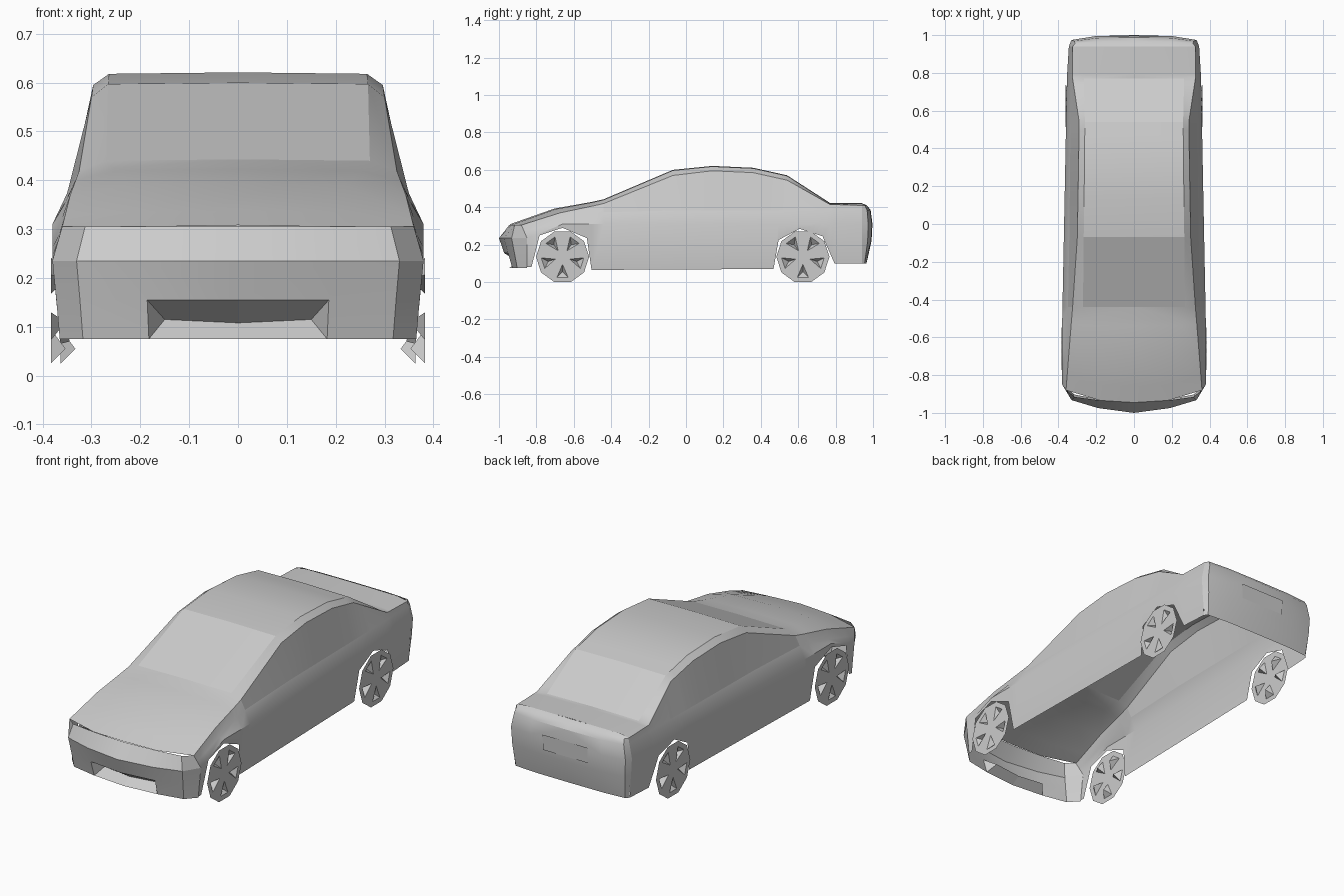
import bpy, math

if "Cube" in bpy.data.objects:
    bpy.data.objects.remove(bpy.data.objects["Cube"])

def make(name, verts, faces, smooth=True):
    """Half mesh on +x, mirrored across the centre plane."""
    me = bpy.data.meshes.new(name)
    me.from_pydata(verts, [], faces)
    ob = bpy.data.objects.new(name, me)
    bpy.context.collection.objects.link(ob)
    m = ob.modifiers.new("mirror", 'MIRROR')
    m.use_clip = True
    bpy.ops.object.select_all(action='DESELECT')
    ob.select_set(True)
    bpy.context.view_layer.objects.active = ob
    if smooth:
        bpy.ops.object.shade_smooth_by_angle(angle=math.radians(30))
    return ob

def grid(name, cols, keep=lambda i, j: True, smooth=True):
    """Skin a list of equal-length point columns, keeping chosen cells."""
    n = len(cols[0])
    faces = [(i*n+j, (i+1)*n+j, (i+1)*n+j+1, i*n+j+1)
             for i in range(len(cols)-1) for j in range(n-1) if keep(i, j)]
    used = sorted({v for f in faces for v in f})
    idx = {v: k for k, v in enumerate(used)}
    flat = [p for c in cols for p in c]
    return make(name, [flat[v] for v in used],
                [tuple(idx[v] for v in f) for f in faces], smooth)

def curve(*pts):
    """Piecewise linear function of y."""
    def f(y):
        if y <= pts[0][0]:
            return pts[0][1]
        for (a, u), (b, v) in zip(pts, pts[1:]):
            if y <= b:
                return u + (v-u)*(y-a)/(b-a)
        return pts[-1][1]
    return f

# Body profile curves along the length
bottom = curve((-.826, .08), (-.783, .25), (-.66, .29), (-.53, .235), (-.505, .065),
               (.468, .07), (.495, .225), (.607, .285), (.73, .245), (.794, .10))
wide = curve((-.5, .38), (0, .37), (.78, .355), (.94, .345))
z1 = curve((-.85, .235), (-.66, .31))
x2 = curve((-.85, .37), (-.5, .352), (-.3, .345), (.6, .335), (.94, .33))
z2 = curve((-.85, .27), (-.6, .34), (-.4, .382), (.94, .385))
x3 = curve((-.85, .36), (-.44, .325), (-.07, .30), (.54, .29), (.77, .325))
z3 = curve((-.85, .305), (-.66, .37), (-.44, .42), (-.07, .57), (.14, .595),
           (.36, .585), (.54, .545), (.77, .415), (.94, .41))
x4 = curve((-.85, .18), (-.44, .27), (.54, .26), (.94, .27))
z4 = curve((-.85, .305), (-.66, .39), (-.44, .44), (-.07, .597), (.14, .618),
           (.36, .608), (.54, .568), (.77, .42))

def section(y):
    fade = max(0, min(1, (-.5 - y)/.35))     # hood bows forward at the nose
    zb = bottom(y)
    pts = [(wide(y) - .015*(.29-zb)/.21, zb), (wide(y), z1(y)), (x2(y), z2(y)),
           (x3(y), z3(y)), (x4(y), z4(y)), (0, z4(y)+.003)]
    return [(x, y - b*fade, z) for (x, z), b in zip(pts, (0, 0, .015, .03, .084, .095))]

stations = [-.85, -.826, -.783, -.66, -.53, -.505, -.44, -.07, .14, .36,
            .468, .495, .54, .607, .73, .77, .794, .94]
rings = [section(y) for y in stations]
at = stations.index
is_front = lambda i, j: i == at(-.44) and j == 4
is_rear = lambda i, j: at(.54) <= i < at(.77) and j == 4
is_side = lambda i, j: at(-.44) <= i < at(.607) and j == 2

# Body shell and glass
grid("body_shell", rings, lambda i, j: not (is_front(i, j) or is_rear(i, j) or is_side(i, j)))
grid("windshield", rings, is_front)
grid("rear_window", rings, is_rear)
grid("side_windows", rings, is_side)

# Front bumper, with a cell left open for the intake
rows = [(.365, .075, -.85, -.945), (.372, .155, -.85, -.972),
        (.38, .235, -.85, -1.0), (.36, .305, -.88, -.945)]
front = [[(x*f, ye + (yc-ye)*k, z) for x, z, ye, yc in rows]
         for f, k in ((0, 1), (.5, .83), (.87, .55), (1, 0))]
grid("front_bumper", front, lambda i, j: j < 2 and not (i == 0 and j == 0))
grid("headlight_band", front, lambda i, j: j == 2)

# Wedge-shaped intake
a0, a1, b0, b1 = front[0][1], front[1][1], front[0][0], front[1][0]
make("air_intake", [a0, a1, b0, b1, (0, -.90, .108), (.15, -.89, .115)],
     [(0, 4, 5, 1), (4, 2, 3, 5), (1, 5, 3)], False)

# Tail panel and plate
rows = [(.33, .10, .965), (.34, .22, .992), (.345, .31, .997),
        (.33, .385, .987), (.325, .41, .967), (.29, .422, .94)]
grid("tail_panel", [[(x*f, .94 + (yc-.94)*k, z) for x, z, yc in rows]
                    for f, k in ((1, 0), (.96, .6), (.6, .95), (0, 1))])
make("rear_plate", [(.13, .998, .25), (0, .998, .25), (0, 1, .33), (.13, 1, .33)],
     [(0, 1, 2, 3)], False)

# Ten-sided wheel discs with five dents
def wheel(name, x, yc, zc=.135):
    def p(r, deg, t=0, dx=0):
        a = math.radians(deg)
        return (x+dx, yc + r*math.cos(a) - t*math.sin(a), zc + r*math.sin(a) + t*math.cos(a))
    verts, faces = [(x, yc, zc)], []
    for s in range(5):
        c = -90 + 72*s
        verts += [p(.142, c-18), p(.142, c+18), p(.11, c, -.03), p(.11, c, .03),
                  p(.04, c), p(.08, c, 0, -.03)]
        A, B, T1, T2, P, Q = range(1+6*s, 7+6*s)
        n = 1 + 6*((s+1) % 5)
        faces += [(A, B, T2, T1), (B, n, n+2, T2), (T2, n+2, n+4, P), (0, P, n+4),
                  (T1, T2, Q), (T2, P, Q), (P, T1, Q)]
    make(name, verts, faces, False)

wheel("front_wheels", .383, -.66)
wheel("rear_wheels", .363, .625)
